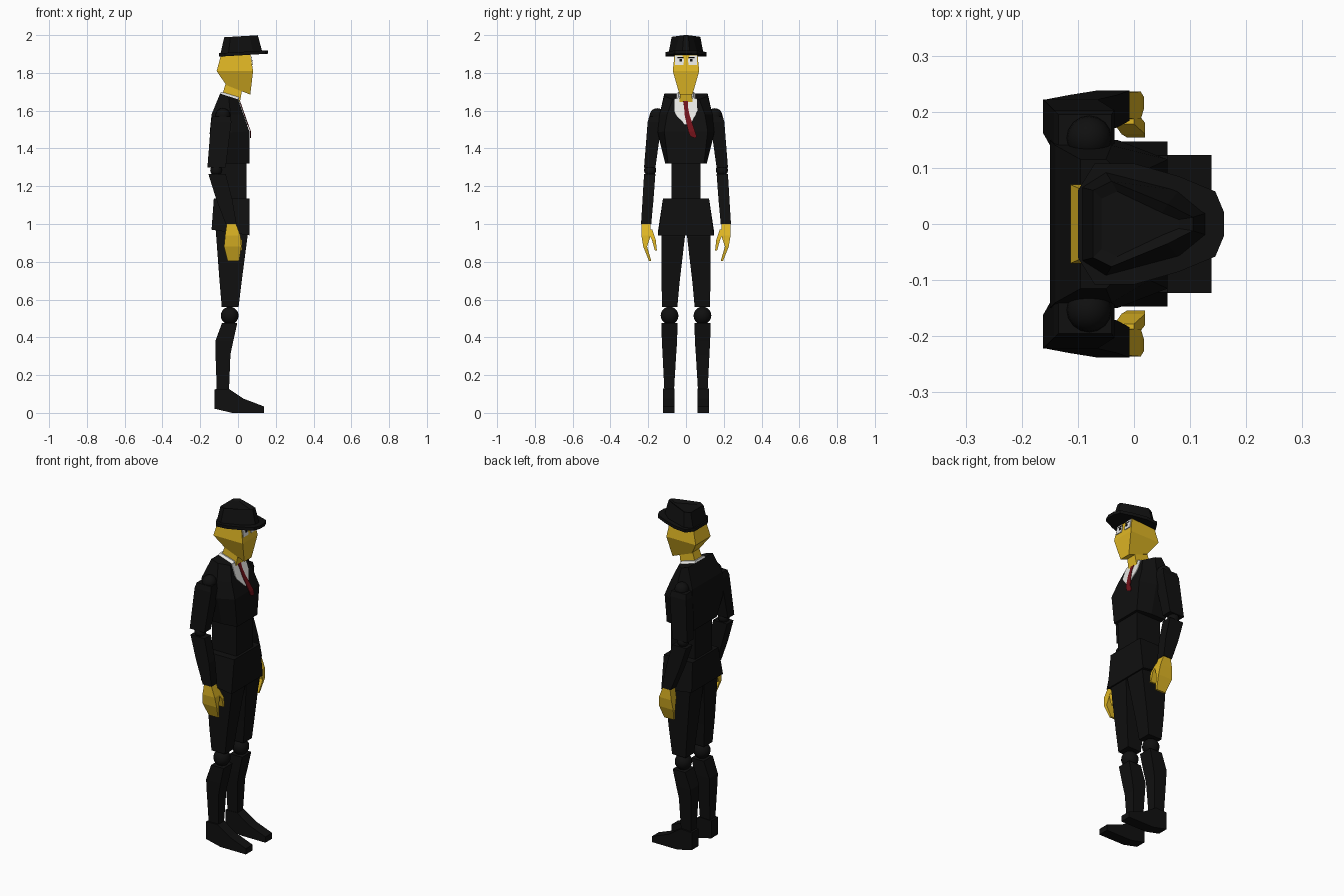
import bpy, bmesh, math


def material(name, rgb):
    m = bpy.data.materials.new(name)
    m.diffuse_color = (*rgb, 1)
    return m


BLACK = material("suit_black", (0.005, 0.005, 0.005))
YELLOW = material("skin_yellow", (0.74, 0.47, 0.018))
WHITE = material("shirt_white", (0.82, 0.82, 0.80))
RED = material("tie_red", (0.17, 0.006, 0.01))


def loft(name, rings, mat, caps=True):
    """Skin a stack of equal-length point rings."""
    bm = bmesh.new()
    vs = [[bm.verts.new(p) for p in ring] for ring in rings]
    n = len(rings[0])
    for a, b in zip(vs, vs[1:]):
        for i in range(n):
            j = (i + 1) % n
            bm.faces.new((a[i], a[j], b[j], b[i]))
    if caps:
        bm.faces.new(vs[0])
        bm.faces.new(vs[-1])
    bmesh.ops.recalc_face_normals(bm, faces=bm.faces)
    return finish(name, bm, mat)


def finish(name, bm, mat):
    me = bpy.data.meshes.new(name)
    bm.to_mesh(me)
    bm.free()
    me.materials.append(mat)
    ob = bpy.data.objects.new(name, me)
    bpy.context.collection.objects.link(ob)
    return ob


def box_ring(zb, zf, xb, xf, y0, y1):
    return [(xb, y0, zb), (xf, y0, zf), (xf, y1, zf), (xb, y1, zb)]


def body_ring(zb, zf, xb, xs, xf, w, wf):
    """Six sides: flat back, straight flanks, narrowing front."""
    t = (xs - xb) / (xf - xb)
    zs = zb + (zf - zb) * t
    half = [(xb, w, zb), (xs, w, zs), (xf, wf, zf)]
    return half + [(x, -y, z) for x, y, z in reversed(half)]


def limb(name, sections, mat):
    """Left and right copies of a four-sided tapered part: (z, back, front, inner, outer)."""
    for side, s in (("left", 1), ("right", -1)):
        loft(f"{side}_{name}",
             [box_ring(z, z, xb, xf, s * yi, s * yo) for z, xb, xf, yi, yo in sections], mat)


def joint(name, x, y, z, r):
    for side, s in (("left", 1), ("right", -1)):
        bpy.ops.mesh.primitive_uv_sphere_add(segments=16, ring_count=10, radius=r,
                                             location=(x, s * y, z))
        ob = bpy.context.object
        ob.name = f"{side}_{name}"
        ob.data.materials.append(BLACK)
        bpy.ops.object.shade_smooth_by_angle()


def plate(name, rows, surface, lift, mat):
    """Thin strip lying on a front surface; rows are (z, y_from, y_to)."""
    bm = bmesh.new()
    vs = [[bm.verts.new((surface(z) + lift, y, z)) for y in (a, b)] for z, a, b in rows]
    for p, q in zip(vs, vs[1:]):
        bm.faces.new((p[0], q[0], q[1], p[1]))
    ob = finish(name, bm, mat)
    mod = ob.modifiers.new("thickness", "SOLIDIFY")
    mod.thickness = 0.004
    mod.offset = 0


# Jacket: chest, waist, skirt
loft("jacket_chest", [
    body_ring(1.69, 1.66, -0.095, -0.05, 0.0, 0.115, 0.07),
    body_ring(1.58, 1.58, -0.14, -0.04, 0.028, 0.14, 0.10),
    body_ring(1.48, 1.49, -0.15, -0.03, 0.06, 0.15, 0.115),
    body_ring(1.32, 1.32, -0.125, -0.03, 0.06, 0.11, 0.095)], BLACK)
loft("jacket_waist", [box_ring(1.34, 1.34, -0.115, 0.045, -0.078, 0.078),
                      box_ring(1.12, 1.12, -0.115, 0.045, -0.078, 0.078)], BLACK)
loft("jacket_skirt", [box_ring(1.135, 1.135, -0.128, 0.06, -0.122, 0.122),
                      box_ring(0.97, 0.94, -0.14, 0.06, -0.147, 0.147)], BLACK)


# Shirt and tie on the chest front
def chest_front(z):
    if z > 1.58:
        return 0.028 * (1.66 - z) / 0.08
    return 0.028 + 0.032 * min(1, (1.58 - z) / 0.09)


plate("shirt", [(1.665, -0.062, 0.058), (1.60, -0.062, 0.06), (1.58, -0.056, 0.052),
                (1.525, -0.005, 0.022)], chest_front, 0.003, WHITE)
plate("tie", [(1.655, -0.016, 0.012), (1.62, -0.01, 0.01), (1.58, -0.008, 0.018),
              (1.49, 0.012, 0.048), (1.465, 0.022, 0.056), (1.455, 0.045, 0.052)],
      chest_front, 0.006, RED)
loft("shirt_collar", [box_ring(1.685, 1.655, -0.097, 0.006, -0.055, 0.055),
                      box_ring(1.70, 1.672, -0.09, 0.004, -0.04, 0.04)], WHITE)

# Neck and head
loft("neck", [box_ring(1.67, 1.645, -0.088, 0.01, -0.034, 0.034),
              box_ring(1.76, 1.73, -0.06, 0.025, -0.03, 0.03)], YELLOW)
loft("head", [box_ring(1.895, 1.905, -0.09, 0.063, -0.06, 0.06),
              box_ring(1.81, 1.81, -0.113, 0.08, -0.07, 0.07),
              box_ring(1.735, 1.685, -0.062, 0.065, -0.034, 0.034)], YELLOW)


# Eyes
def face_front(z):
    return 0.063 + (1.905 - z) * 0.179


for side, s in (("left", 1), ("right", -1)):
    plate(f"{side}_eye", [(1.893, s * 0.02, s * 0.058), (1.868, s * 0.01, s * 0.058),
                          (1.842, s * 0.014, s * 0.058)], face_front, 0.002, WHITE)
    plate(f"{side}_pupil", [(1.874, s * 0.02, s * 0.034), (1.86, s * 0.02, s * 0.034)],
          face_front, 0.004, BLACK)
    plate(f"{side}_eyelid", [(1.884, s * 0.012, s * 0.045), (1.88, s * 0.012, s * 0.045)],
          face_front, 0.004, BLACK)


# Hat: brim, pinched crown, dented top
def outline(half, z, tilt=0.0):
    pts = half + [(x, -y) for x, y in reversed(half)]
    return [(x, y, z + tilt * x) for x, y in pts]


BRIM = [(0.16, 0.022), (0.145, 0.058), (0.08, 0.085), (0.0, 0.108), (-0.07, 0.108), (-0.1, 0.06)]
loft("hat_brim", [outline(BRIM, 1.892, 0.06), outline(BRIM, 1.91, 0.06)], BLACK)
CROWN = [(0.13, 0.02), (0.08, 0.06), (-0.05, 0.092), (-0.092, 0.065)]
TOP = [(0.105, 0.012), (0.06, 0.035), (-0.04, 0.076), (-0.073, 0.06)]
DENT = [(0.08, 0.008), (0.05, 0.02), (-0.03, 0.058), (-0.058, 0.045)]
loft("hat_crown", [outline(CROWN, 1.905), outline(TOP, 1.993, 0.06),
                   outline(DENT, 1.982)], BLACK)

# Arms
joint("shoulder", -0.08, 0.153, 1.573, 0.04)
limb("upper_arm", [(1.57, -0.135, -0.04, 0.13, 0.195), (1.54, -0.143, -0.035, 0.128, 0.203),
                   (1.30, -0.162, -0.065, 0.162, 0.222)], BLACK)
joint("elbow", -0.115, 0.19, 1.285, 0.032)
limb("forearm", [(1.265, -0.157, -0.065, 0.162, 0.222), (1.13, -0.115, -0.03, 0.172, 0.23),
                 (1.0, -0.065, -0.008, 0.184, 0.238)], BLACK)

# Hands
limb("hand", [(1.01, -0.058, -0.014, 0.188, 0.234), (0.94, -0.068, 0.012, 0.187, 0.236),
              (0.88, -0.074, 0.018, 0.206, 0.226), (0.805, -0.055, 0.006, 0.184, 0.196)], YELLOW)
limb("thumb", [(0.97, -0.035, 0.0, 0.178, 0.205), (0.915, -0.022, 0.02, 0.16, 0.18),
               (0.86, -0.012, 0.02, 0.154, 0.165)], YELLOW)

# Legs
limb("thigh", [(0.99, -0.12, 0.05, 0.002, 0.13), (0.93, -0.115, 0.05, 0.006, 0.13),
               (0.70, -0.098, 0.02, 0.033, 0.13), (0.56, -0.086, 0.003, 0.046, 0.126)], BLACK)
joint("knee", -0.044, 0.087, 0.515, 0.047)
limb("shin", [(0.475, -0.085, -0.004, 0.045, 0.13), (0.38, -0.12, -0.025, 0.047, 0.128),
              (0.31, -0.119, -0.04, 0.052, 0.124), (0.11, -0.112, -0.048, 0.064, 0.114)], BLACK)

# Shoes: side profile swept across the width
SHOE = [(-0.124, 0.125), (-0.05, 0.128), (0.03, 0.075), (0.138, 0.034),
        (0.138, 0.0), (-0.03, 0.0), (-0.124, 0.022)]
for side, s in (("left", 1), ("right", -1)):
    loft(f"{side}_shoe", [[(x, s * y, z) for x, z in SHOE] for y in (0.06, 0.123)], BLACK)
